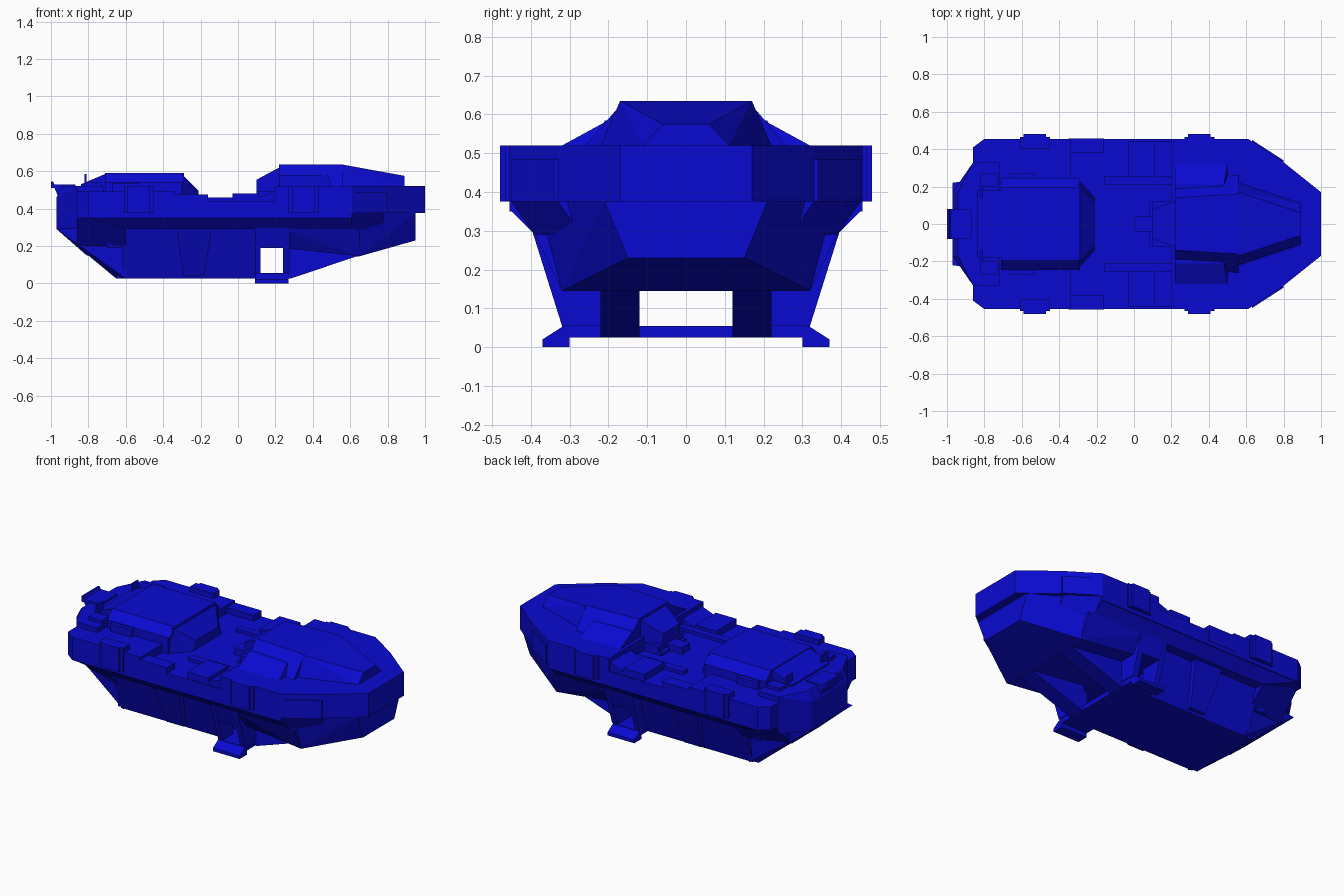
import bpy, bmesh, math

cube = bpy.data.objects.get("Cube")
if cube:
    bpy.data.objects.remove(cube, do_unlink=True)

blue = bpy.data.materials.new("deep_blue")
blue.use_nodes = True
colour = (0.003, 0.003, 0.64, 1)
blue.diffuse_color = colour
blue.node_tree.nodes["Principled BSDF"].inputs["Base Color"].default_value = colour

# Shared levels and half widths of the hull
KEEL, SILL, ARCH, CHINE, SKIRT, BELT = .025, .055, .19, .29, .35, .375
VALLEY, REAR_DECK, DECK = .44, .49, .52
BEAM, CHEEK, NOSE = .455, .33, .17
CHANNEL, WALL = .12, .24
BOW_START, BOW_MID, BOW_END = .61, .8, 1


def hull(name, points):
    """Flat shaded convex solid through the given points."""
    bm = bmesh.new()
    for point in points:
        bm.verts.new(point)
    bmesh.ops.convex_hull(bm, input=bm.verts[:])
    bmesh.ops.dissolve_limit(bm, angle_limit=math.radians(1),
                             verts=bm.verts[:], edges=bm.edges[:])
    bmesh.ops.recalc_face_normals(bm, faces=bm.faces)
    mesh = bpy.data.meshes.new(name)
    bm.to_mesh(mesh)
    bm.free()
    mesh.materials.append(blue)
    part = bpy.data.objects.new(name, mesh)
    bpy.context.collection.objects.link(part)


def block(name, back, front, low, high, outer, tip=None, inner=None, tuck=0,
          rake_back=0, rake_front=0, lift=0, droop=0):
    """Tapered block. tip is the half width at the front, tuck narrows the top,
    rakes shorten the top, lift raises the front floor, droop lowers the front roof.
    With inner set, a mirrored pair is built instead of one centred block."""
    tip = outer if tip is None else tip
    corners = [
        (back, outer, low),
        (front, tip, low + lift),
        (back + rake_back, outer - tuck, high),
        (front - rake_front, tip - tuck, high - droop),
    ]
    if inner is None:
        hull(name, [(x, side * y, z) for x, y, z in corners for side in (-1, 1)])
        return
    for label, side in (("left", 1), ("right", -1)):
        hull(f"{name}_{label}",
             [(x, side * edge, z) for x, y, z in corners for edge in (inner, y)])


# Upper hull, from the bow to the stern
block("nose_deck", back=.2, front=BOW_START, low=SKIRT, high=DECK, outer=BEAM)
block("nose_taper", back=BOW_START, front=BOW_MID, low=BELT, high=DECK, outer=BEAM, tip=CHEEK)
block("nose_tip", back=BOW_MID, front=BOW_END, low=BELT, high=DECK, outer=CHEEK, tip=NOSE)
block("middle_deck", back=-.4, front=.24, low=SKIRT, high=VALLEY, outer=BEAM)
block("rear_deck", back=-.8, front=-.34, low=SKIRT, high=REAR_DECK, outer=BEAM)
block("rear_corner", back=-.86, front=-.8, low=SKIRT, high=REAR_DECK, outer=.41, tip=BEAM)
block("stern", back=-.97, front=-.86, low=CHINE, high=.46, outer=NOSE, tip=CHEEK, droop=-.02)
block("stern_cap", back=-.97, front=-.86, low=.46, high=DECK, outer=NOSE, tip=CHEEK,
      rake_back=.03)
block("stern_deck", back=-.86, front=-.72, low=BELT, high=DECK, outer=CHEEK)

# Belt sloping inward beneath the decks
block("belt", back=-.6, front=BOW_START, low=CHINE, high=SKIRT, outer=.39, tuck=-.06,
      rake_back=-.2)
block("belt_bow", back=BOW_START, front=.78, low=CHINE, high=BELT, outer=.39, tip=.27,
      tuck=-.06)
block("belt_stern", back=-.86, front=-.6, low=.2, high=SKIRT, outer=.22, tip=.3, tuck=-.15)

# Lower bow
block("chin", back=.65, front=.95, low=.145, lift=.085, high=BELT, outer=.32, tip=.15,
      tuck=-.06)
block("chin_rear", back=WALL, front=.65, low=ARCH, lift=-.045, high=CHINE, outer=.32,
      tuck=-.07)
block("nose_strut", back=.24, front=.28, low=KEEL, high=.15, inner=CHANNEL, outer=.22,
      rake_front=-.37)
block("strut_head", back=.26, front=.65, low=.145, high=ARCH, inner=CHANNEL, outer=.22)

# Belly channel with its floor, roof and walls
block("belly_floor", back=-.65, front=.27, low=KEEL, high=SILL, outer=.23)
block("belly_roof", back=-.7, front=.27, low=ARCH, high=CHINE, outer=.28, tuck=-.03)
block("belly_wall", back=-.62, front=.09, low=KEEL, high=CHINE, inner=CHANNEL, outer=WALL,
      tuck=-.09)
block("rear_slope", back=-.65, front=-.6, low=KEEL, high=CHINE, inner=CHANNEL, outer=.19,
      tip=.25, tuck=-.03, rake_back=-.32)
block("rear_slope_roof", back=-.81, front=-.6, low=.15, high=CHINE, outer=.14,
      rake_back=-.16)

# Side fins and landing legs
block("side_fin", back=-.29, front=-.18, low=.04, high=.3, inner=.2, outer=.27, tuck=-.1,
      rake_back=-.04, rake_front=-.04)
for label, back, front in (("rear", .09, CHANNEL), ("front", WALL, .275)):
    block(f"{label}_leg_post", back=back, front=front, low=SILL, high=.31, inner=.22,
          outer=.32, tuck=-.08)
block("leg_head", back=.09, front=.275, low=ARCH, high=.31, inner=.22, outer=.36, tuck=-.04)
block("ankle", back=.09, front=.27, low=KEEL, high=SILL, inner=.2, outer=.32)
block("foot", back=.09, front=.27, low=0, high=.02, inner=.3, outer=.37)
block("foot_slope", back=.09, front=.27, low=.02, high=SILL, inner=.3, outer=.37, tuck=.055)

# Side pods and hull panels
for label, centre in (("front", .35), ("rear", -.53)):
    block(f"{label}_pod", back=centre - .06, front=centre + .06, low=BELT, high=DECK,
          inner=BEAM - .05, outer=.48)
    block(f"{label}_pod_mount", back=centre - .08, front=centre + .08, low=BELT, high=DECK,
          inner=BEAM - .05, outer=.465)
block("cheek_panel", back=.63, front=BOW_MID, low=BELT, high=.485, inner=.28, outer=.45,
      tip=.34)
block("shoulder_panel", back=-.35, front=-.16, low=BELT, high=.475, inner=.38, outer=.457)
block("middle_block", back=-.03, front=.11, low=.4, high=.48, inner=.25, outer=.445)
block("middle_wedge", back=.1, front=.27, low=.42, high=.455, inner=.25, outer=.445,
      droop=-.065)
block("deck_rail", back=-.16, front=.22, low=.42, high=.46, inner=.21, outer=.255)

# Front superstructure
block("front_dome", back=.22, front=.56, low=DECK, high=.635, outer=.24, tip=.26, tuck=.1)
block("dome_nose", back=.56, front=.89, low=DECK, high=.635, outer=.22, tip=.11, tuck=.05,
      droop=.06)
block("dome_tail", back=.1, front=.24, low=.46, high=.555, outer=.08, tip=.13, droop=-.075)
block("dome_shoulder", back=.22, front=.5, low=DECK, high=.58, outer=.32, tuck=.11,
      rake_front=.02)

# Docking gear between the superstructures
block("dock_block", back=0, front=.1, low=.42, high=.48, outer=.04)
block("dock_bar", back=.08, front=.15, low=.42, high=.455, outer=CHANNEL)
block("dock_arm", back=.1, front=.24, low=.42, high=REAR_DECK, inner=.08, outer=CHANNEL)

# Rear superstructure
block("rear_dome_base", back=-.71, front=-.3, low=VALLEY, high=.54, outer=.245)
block("rear_dome", back=-.71, front=-.29, low=.54, high=.59, outer=.245, tuck=.05)
block("rear_dome_prow", back=-.3, front=-.21, low=VALLEY, high=.585, outer=.24, tip=.14,
      tuck=.03, droop=.09)
block("rear_dome_ramp", back=-.84, front=-.71, low=REAR_DECK, high=.53, outer=.18,
      droop=-.055)

# Tail lip, vents and mast
block("tail_spoiler", back=-.96, front=-.87, low=.46, high=.53, outer=.08, rake_back=-.03)
block("tail_lip", back=-1, front=-.97, low=.51, high=.545, outer=.08, rake_front=.02)
block("tail_vent", back=-.82, front=-.73, low=REAR_DECK, high=.54, inner=.2, outer=.27)
block("rear_vent", back=-.67, front=-.53, low=REAR_DECK, high=.535, inner=.24, outer=.27)
block("mast", back=-.82, front=-.81, low=DECK, high=.585, inner=.14, outer=.2)
